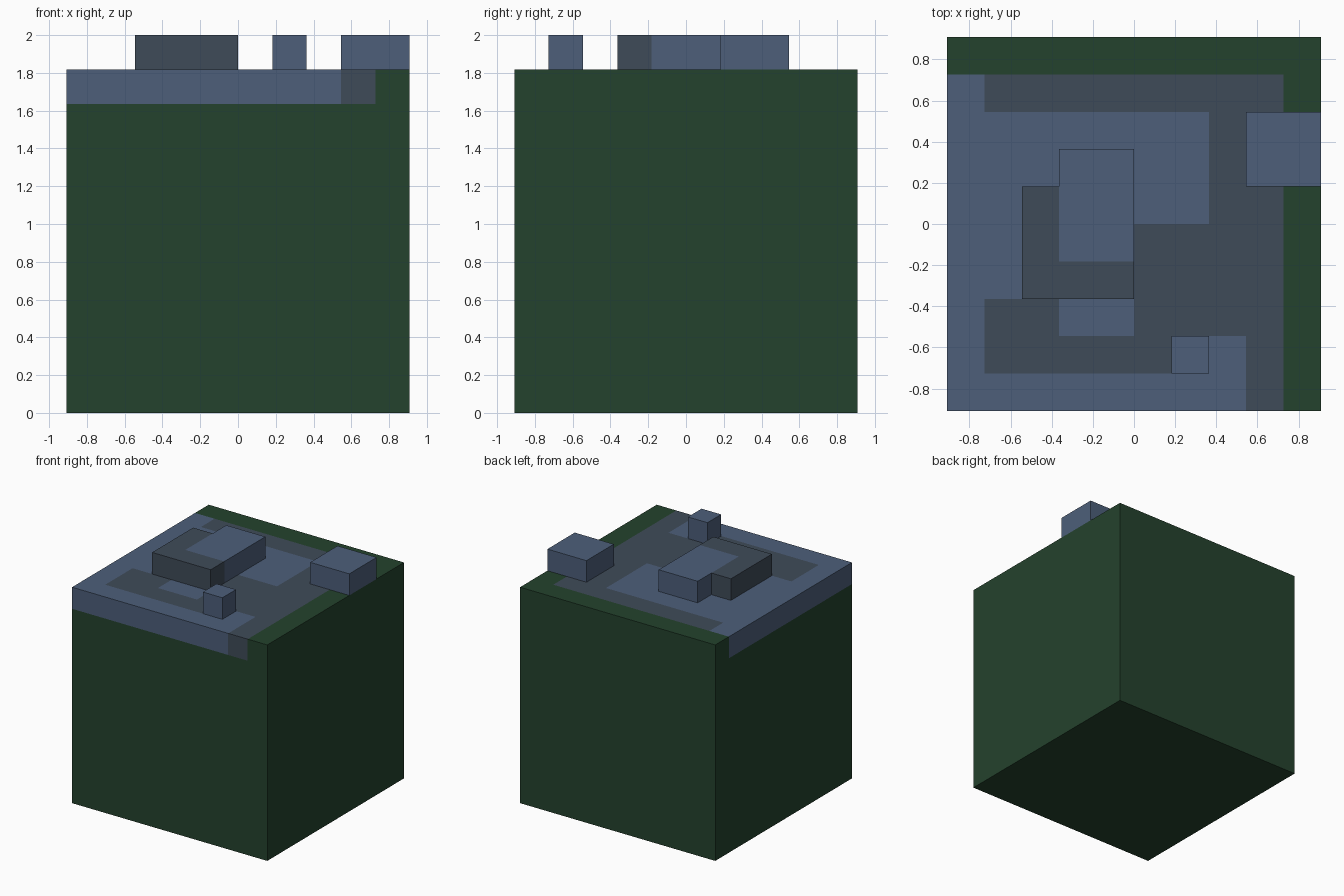
import bpy, bmesh
from mathutils import Vector

if "Cube" in bpy.data.objects:
    bpy.data.objects.remove(bpy.data.objects["Cube"])

U = 2 / 11  # the model sits on an 11-step grid


def material(name, rgb):
    def linear(c):
        c /= 255
        return c / 12.92 if c <= 0.04045 else ((c + 0.055) / 1.055) ** 2.4
    mat = bpy.data.materials.new(name)
    mat.diffuse_color = (*[linear(c) for c in rgb], 1)
    mat.use_nodes = True
    mat.node_tree.nodes["Principled BSDF"].inputs["Base Color"].default_value = mat.diffuse_color
    return mat


MATS = [material("dark green", (36, 66, 45)),
        material("slate blue", (77, 95, 122)),
        material("dark slate", (63, 75, 88))]
GREEN, BLUE, SLATE = range(3)


def prism(name, outline, z0, z1, cuts, colour):
    """Extrude an outline, cut it along (axis, position) planes, colour each face by rule."""
    bm = bmesh.new()
    base = bm.faces.new([bm.verts.new((x, y, z0)) for x, y in outline])
    top = bmesh.ops.extrude_face_region(bm, geom=[base], use_keep_orig=True)["geom"]
    for v in top:
        if isinstance(v, bmesh.types.BMVert):
            v.co.z = z1
    for axis, pos in cuts:
        normal = Vector((0, 0, 0))
        normal[axis] = 1
        bmesh.ops.bisect_plane(bm, geom=bm.verts[:] + bm.edges[:] + bm.faces[:],
                               plane_co=normal * pos, plane_no=normal)
    bmesh.ops.recalc_face_normals(bm, faces=bm.faces)
    for f in bm.faces:
        # sample just inside the face
        f.material_index = colour(f.calc_center_median() - f.normal * 0.1)
    bmesh.ops.scale(bm, vec=(U, U, U), verts=bm.verts)
    mesh = bpy.data.meshes.new(name)
    bm.to_mesh(mesh)
    bm.free()
    for m in MATS:
        mesh.materials.append(m)
    obj = bpy.data.objects.new(name, mesh)
    bpy.context.collection.objects.link(obj)


def rect(x0, y0, x1, y1):
    return [(x0, y0), (x1, y0), (x1, y1), (x0, y1)]


# Pattern of the top layer, back row first: G green, B blue, S slate
PATTERN = ["GGGGGGGGGG",
           "BSSSSSSSSG",
           "BBBBBBBSSG",
           "BBBBBBBSSG",
           "BBBBBBBSSG",
           "BBBBBSSSSG",
           "BBBBBSSSSG",
           "BSSBBSSSSG",
           "BSSSSSBBSG",
           "BBBBBBBBSG"]


def block_colour(p):
    if p.z < 9:
        return GREEN
    return "GBS".index(PATTERN[int(5 - p.y)][int(p.x + 5)])


# Main cube with its patterned top layer
grid_cuts = [(axis, k) for axis in (0, 1) for k in range(-4, 5)] + [(2, 9)]
prism("main_block", rect(-5, -5, 5, 5), 0, 10, grid_cuts, block_colour)

# Raised centre: blue block wrapped by a slate corner
prism("raised_centre", [(-3, -2), (0, -2), (0, 2), (-2, 2), (-2, 1), (-3, 1)], 10, 11,
      [(0, -2), (1, -1), (1, 1)],
      lambda p: BLUE if p.x > -2 and p.y > -1 else SLATE)

# Separate blue bumps
prism("small_bump", rect(1, -4, 2, -3), 10, 11, [], lambda p: BLUE)
prism("edge_bump", rect(3, 1, 5, 3), 10, 11, [], lambda p: BLUE)
